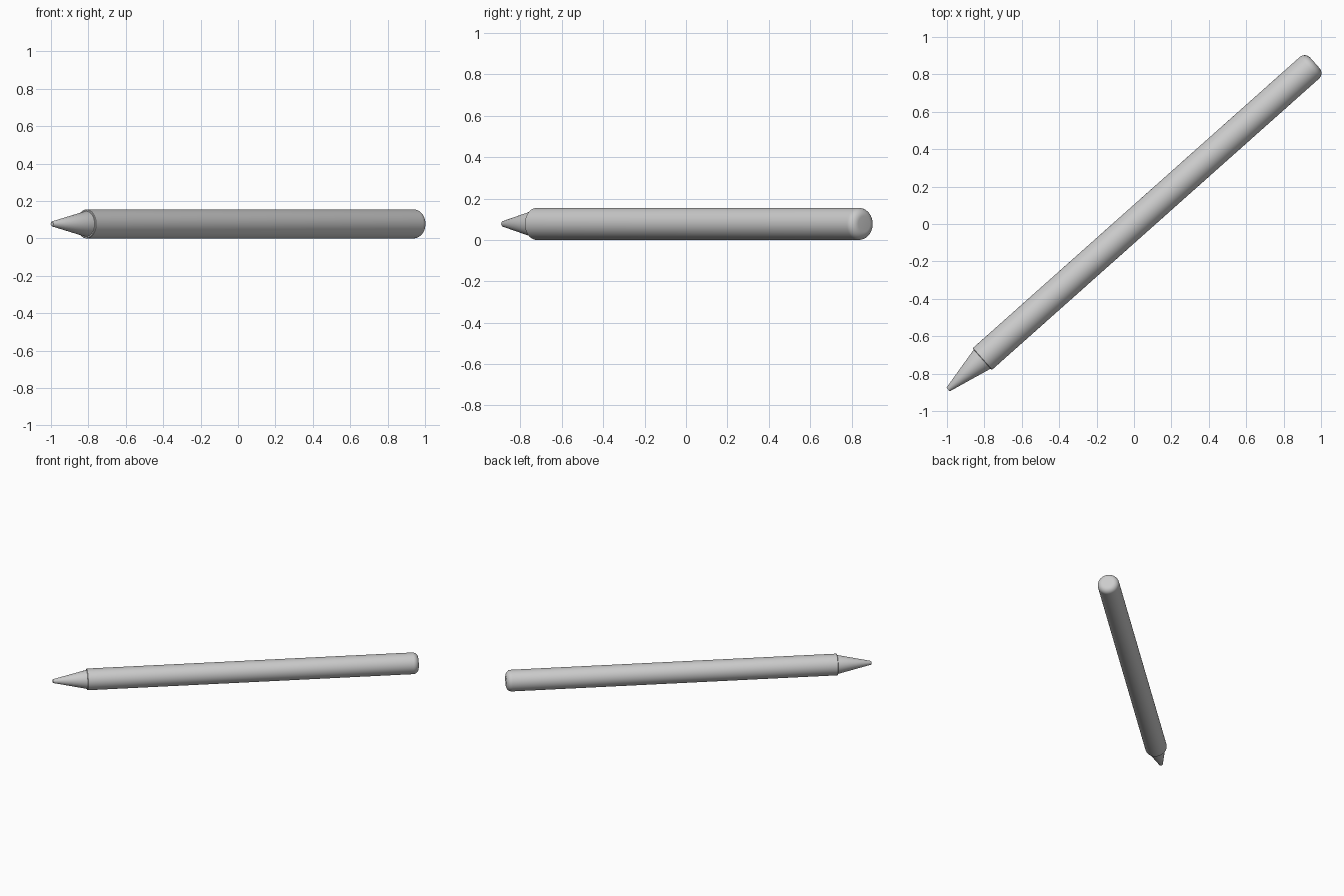
import bpy, bmesh, math
from mathutils import Matrix

if "Cube" in bpy.data.objects:
    bpy.data.objects.remove(bpy.data.objects["Cube"])

R = 0.0775                      # barrel radius
ANGLE = math.atan2(0.665, 0.747)
PLACE = Matrix.Translation((0, 0, R)) @ Matrix.Rotation(ANGLE, 4, 'Z') @ Matrix.Rotation(math.pi / 2, 4, 'Y')


def lathe(name, profile, steps=64):
    """Spin (radius, distance) points about the pen axis."""
    bm = bmesh.new()
    verts = [bm.verts.new((r, 0, t)) for r, t in profile]
    edges = [bm.edges.new(p) for p in zip(verts, verts[1:])]
    bmesh.ops.spin(bm, geom=verts + edges, cent=(0, 0, 0), axis=(0, 0, 1),
                   angle=math.tau, steps=steps)
    bmesh.ops.remove_doubles(bm, verts=bm.verts, dist=1e-5)
    bmesh.ops.recalc_face_normals(bm, faces=bm.faces)
    bm.transform(PLACE)
    mesh = bpy.data.meshes.new(name)
    bm.to_mesh(mesh)
    bm.free()
    ob = bpy.data.objects.new(name, mesh)
    bpy.context.collection.objects.link(ob)
    bpy.context.view_layer.objects.active = ob
    ob.select_set(True)
    bpy.ops.object.shade_smooth_by_angle(angle=math.radians(30))
    ob.select_set(False)
    return ob


# Barrel: crisp front shoulder, rounded rear end
START, END, B = -1.087, 1.295, 0.04
rounded = [(R - B + B * math.cos(a), END - B + B * math.sin(a))
           for a in (math.pi / 2 * i / 8 for i in range(9))]
lathe("barrel", [(0, START), (R - 0.003, START), (R, START + 0.003)] + rounded + [(0, END)])

# Tapered tip with a tiny blunt nose
lathe("tip", [(0, -1.331), (0.011, -1.331), (0.014, -1.327), (0.068, START), (0.068, START + 0.02), (0, START + 0.02)])
